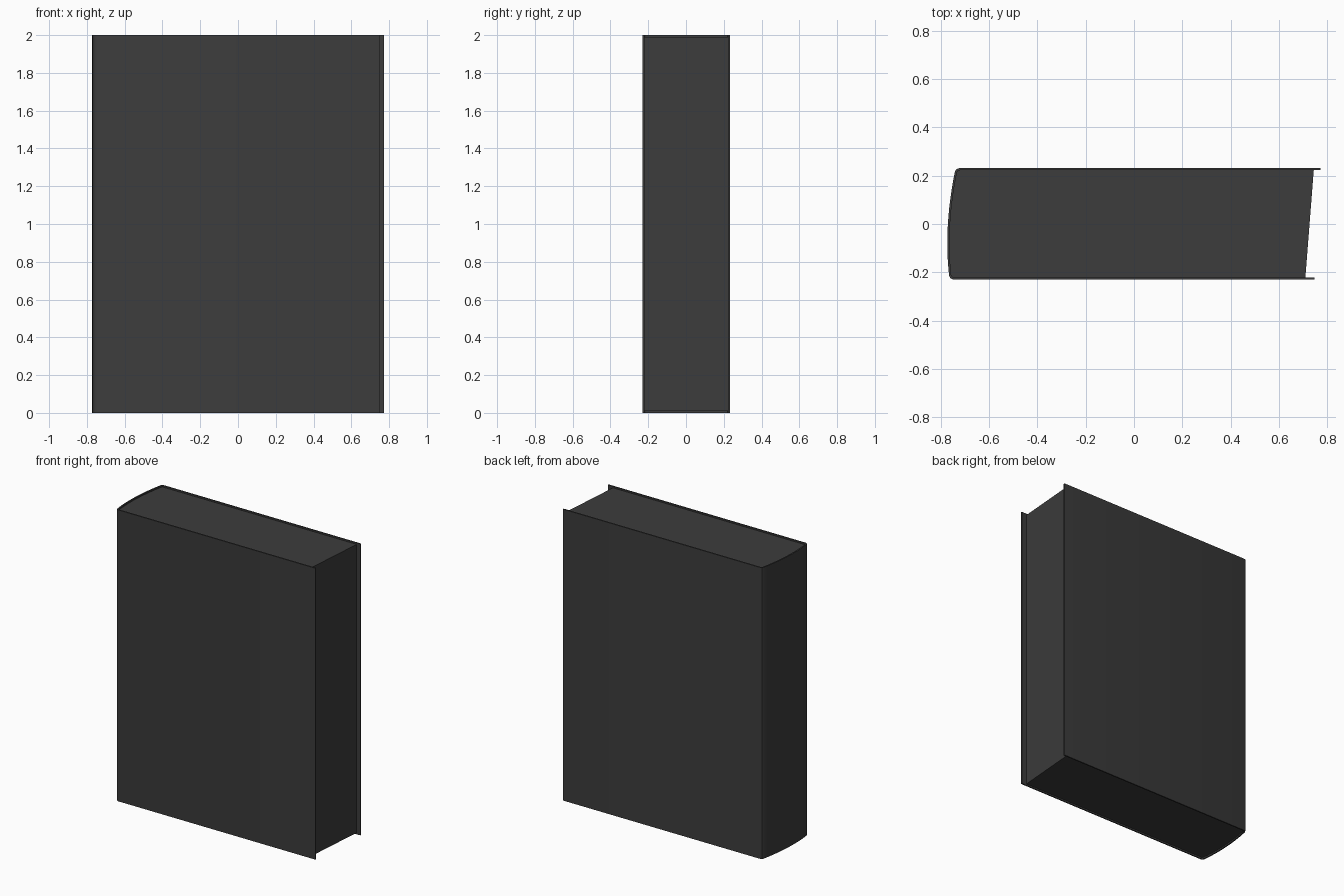
import bpy, bmesh, math
from mathutils import Vector

if "Cube" in bpy.data.objects:
    bpy.data.objects.remove(bpy.data.objects["Cube"])

HEIGHT, THICK, INSET = 2.0, 0.009, 0.01


def spine_curve(steps=12):
    # gently rounded, slightly skewed spine through three points
    a, m, b = (Vector(p) for p in ((-0.742, 0.218), (-0.773, -0.04), (-0.766, -0.214)))
    t = 0.58
    c = (m - a * (1 - t) ** 2 - b * t ** 2) / (2 * t * (1 - t))
    pts = []
    for i in range(steps + 1):
        s = i / steps
        pts.append(a * (1 - s) ** 2 + c * 2 * s * (1 - s) + b * s ** 2)
    return pts


def offset(path, d):
    # shift an open path sideways (to the left of travel) with mitred corners
    out = []
    for i, p in enumerate(path):
        dirs = []
        if i > 0:
            dirs.append((p - path[i - 1]).normalized())
        if i < len(path) - 1:
            dirs.append((path[i + 1] - p).normalized())
        n = [Vector((-v.y, v.x)) for v in dirs]
        mid = sum(n, Vector((0, 0))).normalized()
        out.append(p + mid * d / mid.dot(n[0]))
    return out


def extrude_outline(name, outline, z0, z1, mat):
    bm = bmesh.new()
    face = bm.faces.new([bm.verts.new((p.x, p.y, z0)) for p in outline])
    res = bmesh.ops.extrude_face_region(bm, geom=[face])
    top = [g for g in res["geom"] if isinstance(g, bmesh.types.BMVert)]
    bmesh.ops.translate(bm, verts=top, vec=(0, 0, z1 - z0))
    bmesh.ops.recalc_face_normals(bm, faces=bm.faces)
    mesh = bpy.data.meshes.new(name)
    bm.to_mesh(mesh)
    bm.free()
    mesh.materials.append(mat)
    obj = bpy.data.objects.new(name, mesh)
    bpy.context.collection.objects.link(obj)
    bpy.ops.object.select_all(action='DESELECT')
    obj.select_set(True)
    bpy.context.view_layer.objects.active = obj
    bpy.ops.object.shade_smooth_by_angle(angle=math.radians(35))
    return obj


dark = bpy.data.materials.new("dark_grey")
dark.diffuse_color = (0.045, 0.045, 0.045, 1)
dark.use_nodes = True
dark.node_tree.nodes["Principled BSDF"].inputs["Base Color"].default_value = dark.diffuse_color

# Path of the cover: back board, rounded spine, front board
back = [Vector((0.773, 0.232)), Vector((-0.722, 0.232)), Vector((-0.735, 0.228))]
front = [Vector((-0.761, -0.224)), Vector((-0.75, -0.23)), Vector((0.748, -0.23))]
outer = back + spine_curve() + front

# Cover: thin wrapped shell
inner = offset(outer, THICK)
extrude_outline("cover", outer + inner[::-1], 0, HEIGHT, dark)

# Page block: fills the cover, with a slanted fore edge
pages = offset(outer, THICK * 0.8)
pages[0].x, pages[-1].x = 0.745, 0.71
extrude_outline("page_block", pages, INSET, HEIGHT - INSET, dark)
